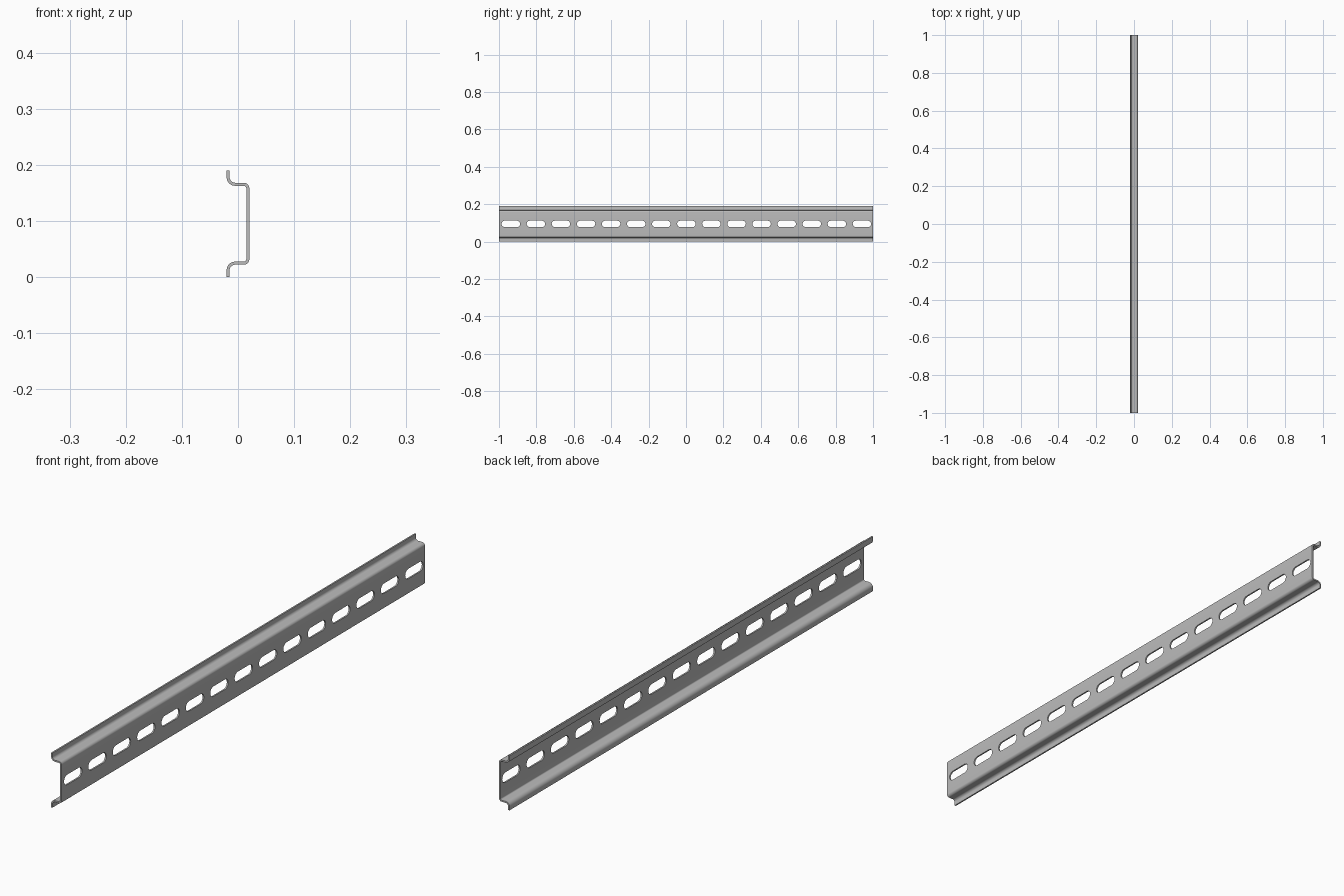
import bpy
import bmesh
from math import cos, sin, pi

cube = bpy.data.objects.get("Cube")
if cube:
    bpy.data.objects.remove(cube, do_unlink=True)

LENGTH, HEIGHT, THICK = 2.0, 0.19, 0.0054
LIP_X, WEB_X, ARM_Z = -0.0176, 0.0176, 0.0247   # sheet centre lines
LIP_R, WEB_R = 0.0125, 0.0075                   # centre-line bend radii
SLOTS, PITCH, SLOT_SHIFT = 15, 0.1341, 0.002
SLOT_LEN, SLOT_WIDTH = 0.099, 0.035
STEPS = 8

steel = bpy.data.materials.new("zinc_grey")
steel.use_nodes = True
colour = (0.5, 0.5, 0.5, 1)
steel.diffuse_color = colour
steel.node_tree.nodes["Principled BSDF"].inputs["Base Color"].default_value = colour


def arc(cx, cz, radius, start, end):
    angles = [start + (end - start) * i / STEPS for i in range(STEPS + 1)]
    return [(cx + radius * cos(a), cz + radius * sin(a)) for a in angles]


def sheet_side(offset):
    """One face of the bent sheet, from the bottom lip to the top lip."""
    half = [(LIP_X - offset, 0)]
    half += arc(LIP_X + LIP_R, ARM_Z - LIP_R, LIP_R + offset, pi, pi / 2)
    half += arc(WEB_X - WEB_R, ARM_Z + WEB_R, WEB_R - offset, -pi / 2, 0)
    return half + [(x, HEIGHT - z) for x, z in reversed(half)]


def prism(name, points, direction):
    """Extrude a closed outline of 3D points along a direction."""
    bm = bmesh.new()
    face = bm.faces.new([bm.verts.new(p) for p in points])
    moved = bmesh.ops.extrude_face_region(bm, geom=[face])["geom"]
    verts = [v for v in moved if isinstance(v, bmesh.types.BMVert)]
    bmesh.ops.translate(bm, verts=verts, vec=direction)
    bmesh.ops.recalc_face_normals(bm, faces=bm.faces)
    mesh = bpy.data.meshes.new(name)
    bm.to_mesh(mesh)
    bm.free()
    mesh.materials.append(steel)
    obj = bpy.data.objects.new(name, mesh)
    bpy.context.collection.objects.link(obj)
    return obj


# Bent sheet rail
outline = sheet_side(THICK / 2) + sheet_side(-THICK / 2)[::-1]
rail = prism("mounting_rail", [(x, -LENGTH / 2, z) for x, z in outline], (0, LENGTH, 0))

# Row of round-ended slots through the web
r = SLOT_WIDTH / 2
reach = SLOT_LEN / 2 - r
first = SLOT_SHIFT - PITCH * (SLOTS - 1) / 2
slot_outline = arc(reach, 0, r, -pi / 2, pi / 2) + arc(-reach, 0, r, pi / 2, 3 * pi / 2)
cutter = prism("slot_cutter", [(0.008, first + y, HEIGHT / 2 + z) for y, z in slot_outline],
               (0.03, 0, 0))
cutter.hide_render = True
array = cutter.modifiers.new("slot_row", "ARRAY")
array.count = SLOTS
array.use_relative_offset = False
array.use_constant_offset = True
array.constant_offset_displace = (0, PITCH, 0)

cut = rail.modifiers.new("slots", "BOOLEAN")
cut.operation = "DIFFERENCE"
cut.solver = "EXACT"
cut.object = cutter

# Apply the cut, drop the cutter and smooth the bends
bpy.ops.object.select_all(action="DESELECT")
rail.select_set(True)
bpy.context.view_layer.objects.active = rail
bpy.ops.object.modifier_apply(modifier=cut.name)
bpy.data.objects.remove(cutter, do_unlink=True)
bpy.ops.object.shade_smooth_by_angle(angle=pi / 6)
